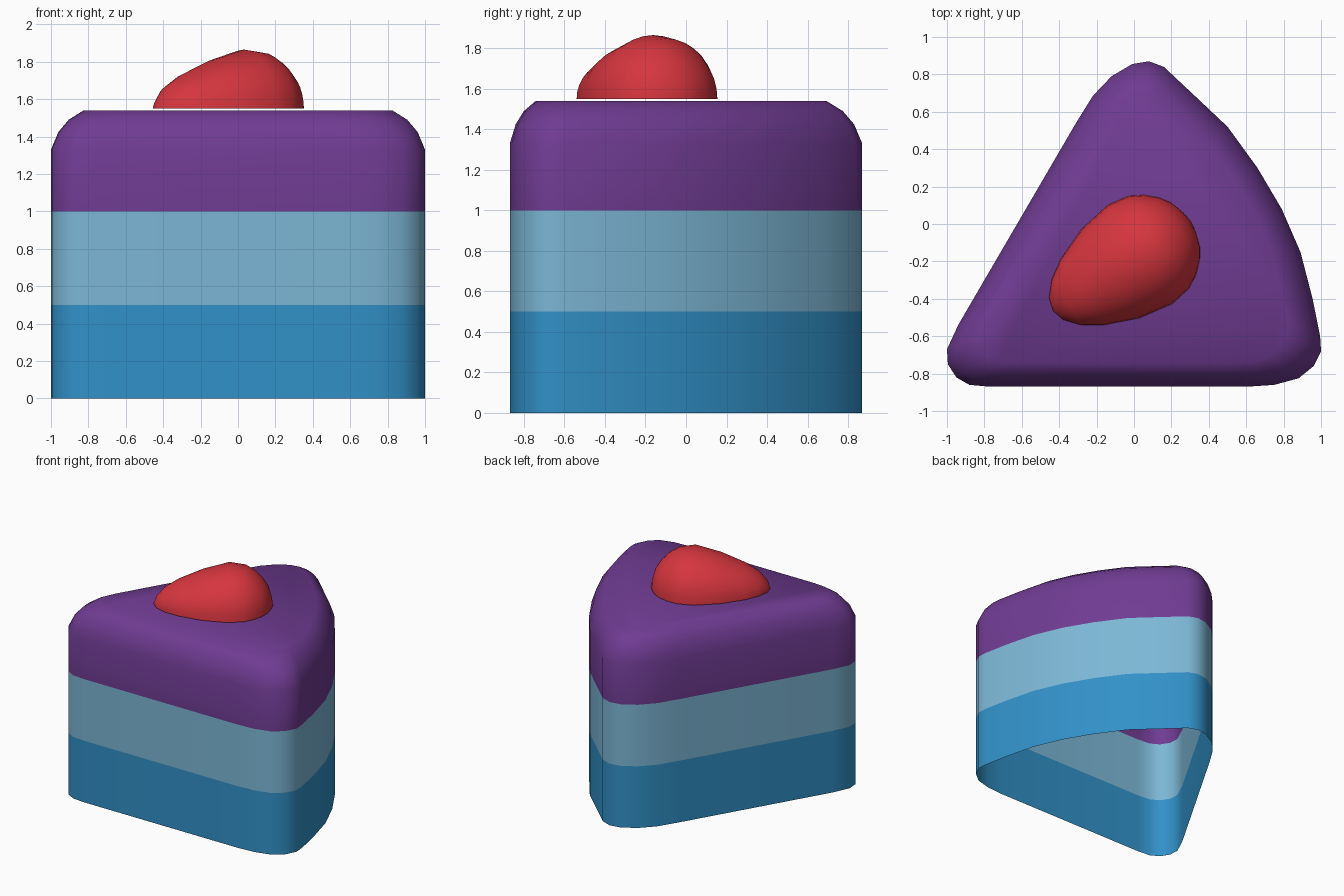
import bpy, bmesh, math

if "Cube" in bpy.data.objects:
    bpy.data.objects.remove(bpy.data.objects["Cube"])


def material(name, rgb):
    m = bpy.data.materials.new(name)
    m.diffuse_color = (*rgb, 1)
    m.use_nodes = True
    m.node_tree.nodes["Principled BSDF"].inputs["Base Color"].default_value = m.diffuse_color
    return m


def make_object(name, bm, mats):
    for f in bm.faces:
        f.smooth = True
    me = bpy.data.meshes.new(name)
    bm.to_mesh(me)
    bm.free()
    for m in mats:
        me.materials.append(m)
    ob = bpy.data.objects.new(name, me)
    bpy.context.collection.objects.link(ob)
    return ob


blue = material("deep blue sponge", (0.031, 0.283, 0.578))
pale = material("pale blue sponge", (0.202, 0.474, 0.672))
purple = material("purple icing", (0.159, 0.044, 0.287))
red = material("red berry", (0.672, 0.036, 0.048))

# Cake slice: rounded wedge outline, lofted upwards, open underneath
outline = [(-.77, -.87), (.60, -.87), (.75, -.86), (.88, -.825), (.96, -.76),
           (1.0, -.68), (.995, -.6), (.955, -.4), (.89, -.15), (.79, .08),
           (.66, .3), (.50, .52), (.32, .69), (.16, .84), (.08, .87),
           (-.01, .855), (-.12, .79), (-.22, .685), (-.31, .54),
           (-.94, -.54), (-1.0, -.67), (-.995, -.75), (-.95, -.82), (-.88, -.86)]
# (height, scale about the slice centre, material of the band below)
levels = [(0, 1, 0), (.5, 1, 0), (1, 1, 1), (1.33, 1, 2),
          (1.425, .96, 2), (1.49, .905, 2), (1.54, .825, 2)]
cy = -.14
bm = bmesh.new()
n = len(outline)
prev = None
for z, s, mat in levels:
    ring = [bm.verts.new((x * s, cy + (y - cy) * s, z)) for x, y in outline]
    if prev:
        for i in range(n):
            j = (i + 1) % n
            f = bm.faces.new((prev[i], prev[j], ring[j], ring[i]))
            f.material_index = mat
    prev = ring
top = bm.faces.new(prev)
top.material_index = 2
make_object("cake_slice", bm, [blue, pale, purple])

# Berry: half teardrop lying on the icing (position on axis, half width, height)
profile = [(-.565, .07, .055), (-.5, .145, .125), (-.4, .21, .185),
           (-.22, .283, .26), (-.03, .315, .315), (.09, .295, .298),
           (.16, .255, .258), (.22, .2, .2), (.26, .14, .14), (.285, .06, .06)]
ang = math.radians(33)
ca, sa = math.cos(ang), math.sin(ang)


def place(u, v, h):
    return (.058 + u * ca - v * sa, -.146 + u * sa + v * ca, 1.55 + h)


bm = bmesh.new()
steps = 16
tip = bm.verts.new(place(-.585, 0, 0))
end = bm.verts.new(place(.293, 0, 0))
rings = [[bm.verts.new(place(u, w * math.cos(math.pi * k / steps),
                             h * math.sin(math.pi * k / steps)))
          for k in range(steps + 1)] for u, w, h in profile]
for k in range(steps):
    bm.faces.new((tip, rings[0][k], rings[0][k + 1]))
    bm.faces.new((end, rings[-1][k + 1], rings[-1][k]))
    for a, b in zip(rings, rings[1:]):
        bm.faces.new((a[k], b[k], b[k + 1], a[k + 1]))
bmesh.ops.recalc_face_normals(bm, faces=bm.faces)
bm.normal_update()
if sum(f.normal.z for f in bm.faces) < 0:
    bmesh.ops.reverse_faces(bm, faces=bm.faces)
make_object("berry", bm, [red])
